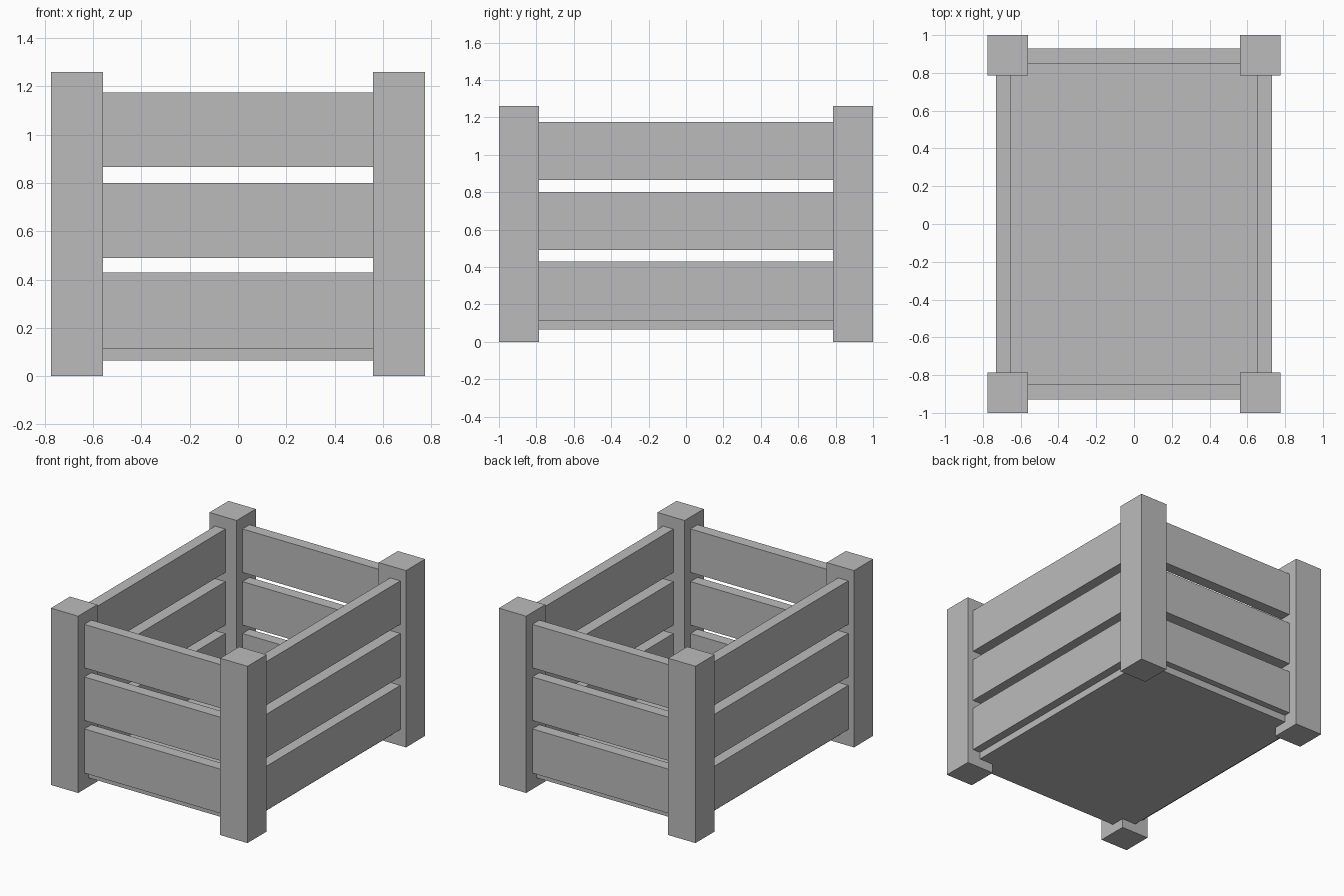
import bpy
import bmesh

default = bpy.data.objects.get("Cube")
if default:
    bpy.data.objects.remove(default, do_unlink=True)

# Single plain grey finish
grey = bpy.data.materials.new("plain grey")
grey.use_nodes = True
colour = (0.5, 0.5, 0.5, 1)
grey.diffuse_color = colour
grey.node_tree.nodes["Principled BSDF"].inputs["Base Color"].default_value = colour

POST_X, POST_Y = (0.56, 0.775), (0.785, 1.0)
SLAT_X, SLAT_Y = (0.65, 0.73), (0.85, 0.93)
FLOOR_X, FLOOR_Y = 0.67, 0.885
FLOOR_Z = (0.065, 0.115)
ROWS = {"lower": (0.115, 0.43), "middle": (0.49, 0.80), "upper": (0.865, 1.175)}


def finish(name, bm):
    bmesh.ops.recalc_face_normals(bm, faces=bm.faces)
    mesh = bpy.data.meshes.new(name)
    bm.to_mesh(mesh)
    bm.free()
    mesh.materials.append(grey)
    obj = bpy.data.objects.new(name, mesh)
    bpy.context.collection.objects.link(obj)


def box(name, *spans):
    bm = bmesh.new()
    bmesh.ops.create_cube(bm, size=1)
    for v in bm.verts:
        v.co = [(a + b) / 2 + c * abs(b - a) for (a, b), c in zip(spans, v.co)]
    finish(name, bm)


def flip(span, sign):
    return (span[0] * sign, span[1] * sign)


# Corner posts
for sx, side in ((1, "left"), (-1, "right")):
    for sy, end in ((-1, "front"), (1, "back")):
        box(f"{end}_{side}_post", flip(POST_X, sx), flip(POST_Y, sy), (0, 1.26))

# Three slats on every side, running between the posts
for row, z in ROWS.items():
    for s, side, end in ((1, "left", "back"), (-1, "right", "front")):
        box(f"{row}_{side}_slat", flip(SLAT_X, s), (-POST_Y[0], POST_Y[0]), z)
        box(f"{row}_{end}_slat", (-POST_X[0], POST_X[0]), flip(SLAT_Y, s), z)

# Floor panel, notched round the posts
px, py = POST_X[0], POST_Y[0]
corner = [(FLOOR_X, py), (px, py), (px, FLOOR_Y)]
outline = []
for sx, sy in ((1, 1), (-1, 1), (-1, -1), (1, -1)):
    points = corner if sx * sy > 0 else corner[::-1]
    outline += [(x * sx, y * sy, FLOOR_Z[0]) for x, y in points]
bm = bmesh.new()
face = bm.faces.new([bm.verts.new(p) for p in outline])
top = bmesh.ops.extrude_face_region(bm, geom=[face])
# Extrusion keeps the underside, so the panel is a closed solid
raised = [g for g in top["geom"] if isinstance(g, bmesh.types.BMVert)]
bmesh.ops.translate(bm, verts=raised, vec=(0, 0, FLOOR_Z[1] - FLOOR_Z[0]))
finish("floor_panel", bm)
